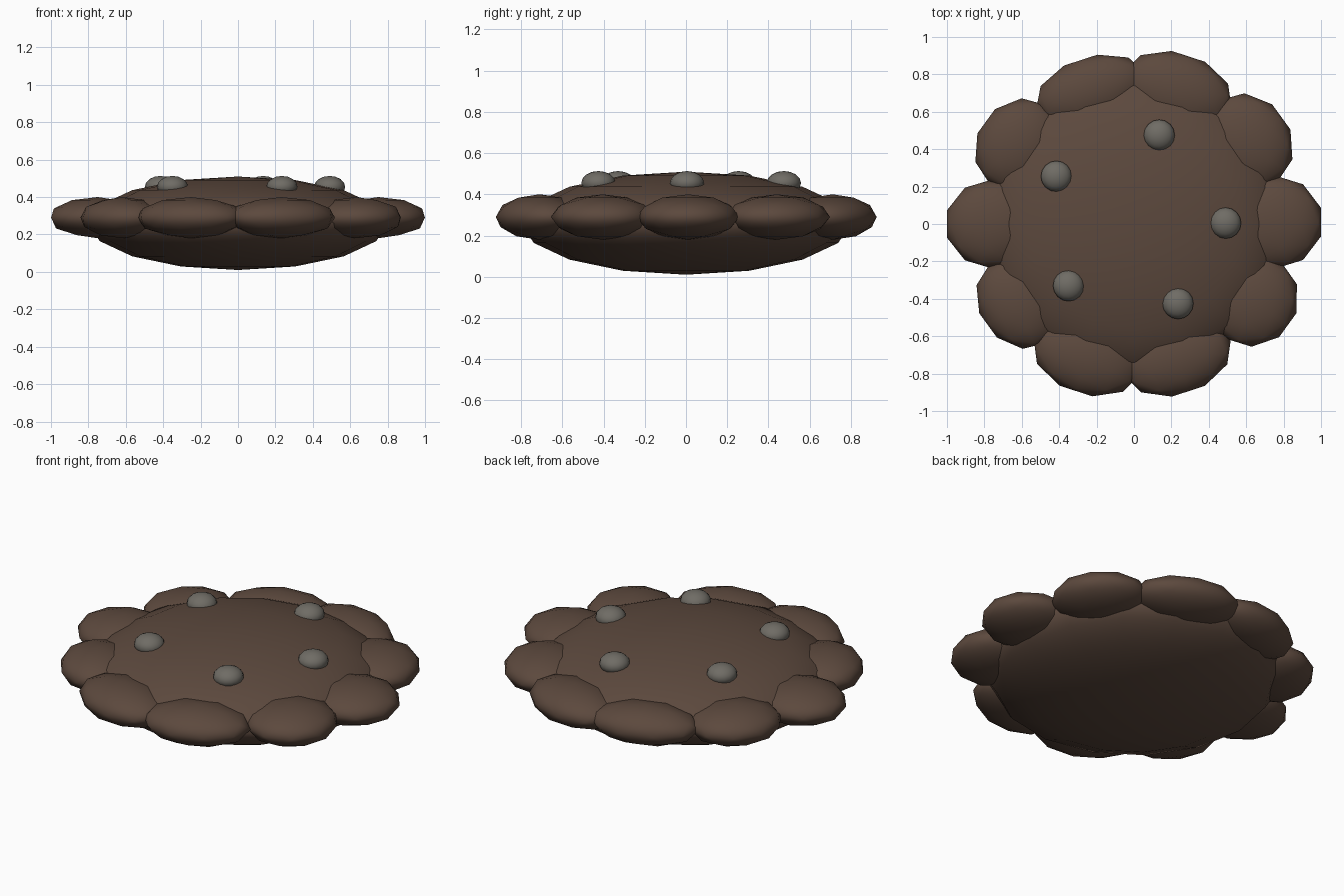
import bpy
from math import radians, cos, sin

if "Cube" in bpy.data.objects:
    bpy.data.objects.remove(bpy.data.objects["Cube"], do_unlink=True)


def material(name, color):
    mat = bpy.data.materials.new(name)
    mat.use_nodes = True
    mat.diffuse_color = color
    mat.node_tree.nodes["Principled BSDF"].inputs["Base Color"].default_value = color
    return mat


brown = material("dark brown", (0.107, 0.066, 0.047, 1))
grey = material("stone grey", (0.16, 0.15, 0.13, 1))


def finish(name, mat, scale, turn=0):
    ob = bpy.context.object
    ob.name = name
    ob.scale = scale
    ob.rotation_euler.z = turn
    ob.data.materials.append(mat)
    bpy.ops.object.shade_smooth()
    return ob


# Flattened round body
bpy.ops.mesh.primitive_uv_sphere_add(segments=16, ring_count=8, radius=1, location=(0, 0, 0.26))
finish("body", brown, (0.8, 0.8, 0.25))

# Ring of rim lobes: radial size, tangential size, sideways shift
lobes = [(0.262, 0.25, 0.01), (0.235, 0.27, 0), (0.202, 0.305, 0), (0.18, 0.305, 0),
         (0.223, 0.26, 0.02), (0.262, 0.24, 0), (0.21, 0.26, -0.02), (0.205, 0.3, -0.02),
         (0.2, 0.3, 0), (0.245, 0.255, 0.045)]
for i, (radial, tangent, shift) in enumerate(lobes):
    a = radians(36 * i)
    place = (0.75 * cos(a) - shift * sin(a), 0.75 * sin(a) + shift * cos(a), 0.29)
    bpy.ops.mesh.primitive_ico_sphere_add(subdivisions=2, radius=1, location=place)
    finish(f"rim_lobe_{i + 1}", brown, (radial, tangent, 0.11), a)

# Small studs on the upper surface
studs = [(0.135, 0.475), (-0.415, 0.255), (0.49, 0.005), (-0.35, -0.33), (0.235, -0.425)]
for i, (x, y) in enumerate(studs):
    bpy.ops.mesh.primitive_uv_sphere_add(segments=16, ring_count=8, radius=1, location=(x, y, 0.455))
    finish(f"stud_{i + 1}", grey, (0.083, 0.083, 0.058))
